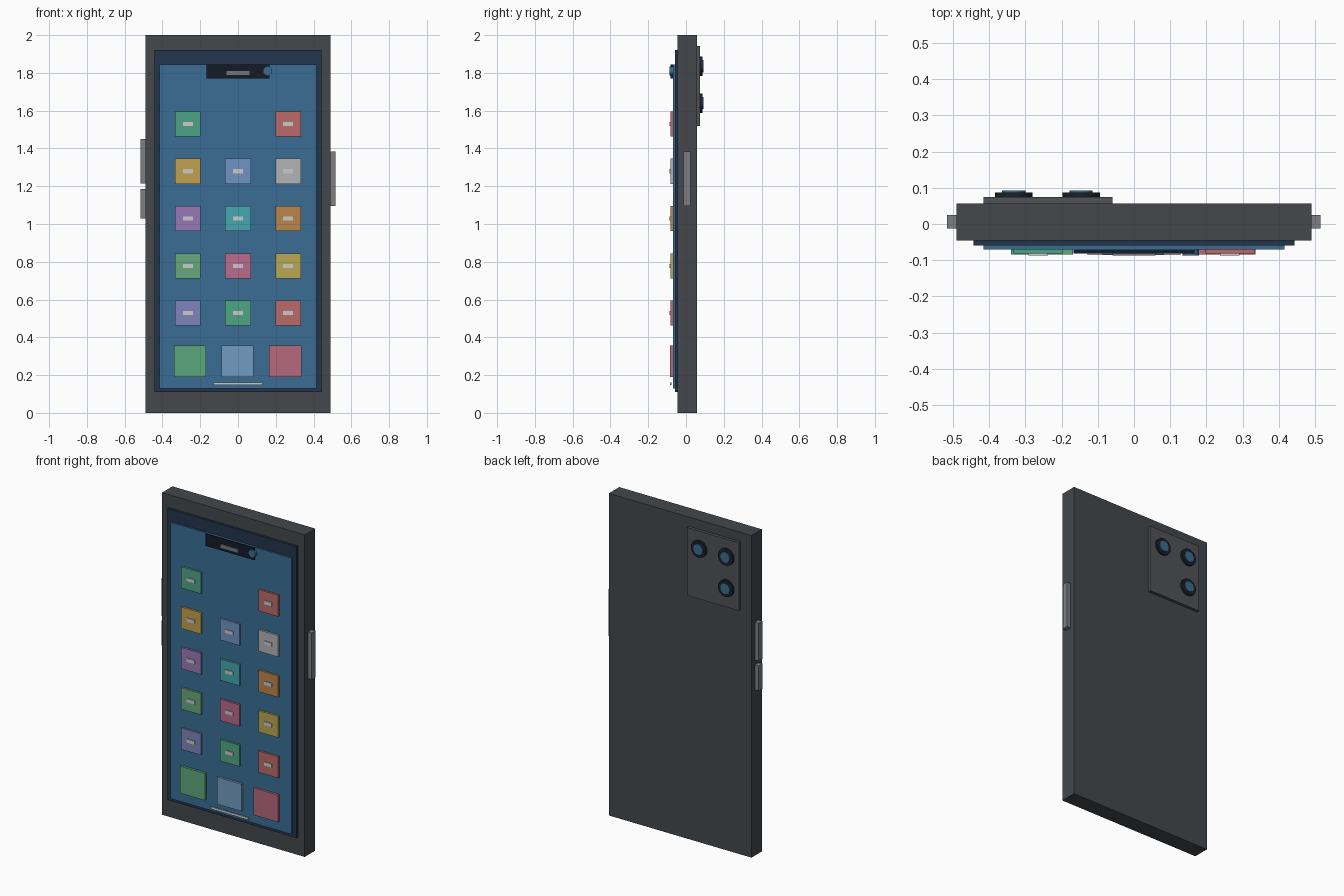
import bpy
import bmesh
from mathutils import Matrix, Vector
from math import pi

if "Cube" in bpy.data.objects:
    bpy.data.objects.remove(bpy.data.objects["Cube"])

mats = {}


def paint(obj, hex_color):
    if hex_color not in mats:
        m = bpy.data.materials.new("paint_" + hex_color)
        rgb = [(int(hex_color[i:i + 2], 16) / 255) ** 2.2 for i in (0, 2, 4)]
        m.diffuse_color = (*rgb, 1)
        m.use_nodes = True
        m.node_tree.nodes["Principled BSDF"].inputs["Base Color"].default_value = m.diffuse_color
        mats[hex_color] = m
    obj.data.materials.append(mats[hex_color])


def finish(name, bm, color):
    me = bpy.data.meshes.new(name)
    bm.to_mesh(me)
    bm.free()
    obj = bpy.data.objects.new(name, me)
    bpy.context.collection.objects.link(obj)
    paint(obj, color)
    return obj


def box(name, x, y, z, color):
    """Box from (min, max) ranges on each axis."""
    bm = bmesh.new()
    bmesh.ops.create_cube(bm, size=1)
    size = [r[1] - r[0] for r in (x, y, z)]
    mid = Vector([(r[0] + r[1]) / 2 for r in (x, y, z)])
    bmesh.ops.scale(bm, vec=size, verts=bm.verts)
    bmesh.ops.translate(bm, vec=mid, verts=bm.verts)
    return finish(name, bm, color)


def tile(name, cx, cz, w, h, y, color):
    return box(name, (cx - w / 2, cx + w / 2), y, (cz - h / 2, cz + h / 2), color)


def disc(name, cx, cz, r, y, color, sides=32):
    """Cylinder lying along the y axis."""
    bm = bmesh.new()
    mat = Matrix.Translation((cx, (y[0] + y[1]) / 2, cz)) @ Matrix.Rotation(pi / 2, 4, 'X')
    bmesh.ops.create_cone(bm, cap_ends=True, segments=sides, radius1=r, radius2=r,
                          depth=y[1] - y[0], matrix=mat)
    obj = finish(name, bm, color)
    bpy.ops.object.select_all(action='DESELECT')
    obj.select_set(True)
    bpy.context.view_layer.objects.active = obj
    bpy.ops.object.shade_smooth_by_angle()
    return obj


# Body, bezel and screen
box("body", (-0.49, 0.49), (-0.045, 0.057), (0, 2), "46494d")
box("bezel", (-0.443, 0.443), (-0.059, -0.044), (0.11, 1.92), "27384d")
box("screen", (-0.415, 0.415), (-0.070, -0.058), (0.13, 1.845), "3d6d94")

# Notch with speaker slot and front camera
box("notch", (-0.167, 0.167), (-0.081, -0.069), (1.77, 1.845), "1b202c")
box("speaker_slot", (-0.06, 0.06), (-0.087, -0.080), (1.789, 1.811), "73777d")
disc("front_camera", 0.157, 1.81, 0.023, (-0.087, -0.069), "3d6d8c", 24)

# App icons in a 3 x 5 grid, top middle place left empty
rows = [("4fa285", None, "b96b68"),
        ("c0a050", "6f94c4", "b0b2b4"),
        ("9678b4", "48a5ae", "b9854c"),
        ("68a67c", "b96a8c", "b8a652"),
        ("7d83b8", "4fa583", "b96b68")]
for r, row in enumerate(rows):
    for c, color in enumerate(row):
        if color:
            cx, cz = (c - 1) * 0.265, 1.53 - r * 0.2505
            tile(f"icon_{r}_{c}", cx, cz, 0.135, 0.133, (-0.082, -0.069), color)
            tile(f"icon_mark_{r}_{c}", cx, cz, 0.054, 0.022, (-0.087, -0.081), "c0c2c2")

# Dock icons and home bar
for c, color in enumerate(("5da67c", "719bc0", "b4687a")):
    tile(f"dock_icon_{c}", (c - 1) * 0.252 - 0.002, 0.273, 0.17, 0.168, (-0.084, -0.069), color)
tile("home_bar", 0, 0.155, 0.257, 0.014, (-0.085, -0.078), "c0c2c2")

# Side buttons
by = (-0.012, 0.025)
box("power_button", (0.485, 0.515), by, (1.095, 1.385), "7c7e82")
box("volume_up_button", (-0.517, -0.485), by, (1.215, 1.45), "7c7e82")
box("volume_down_button", (-0.517, -0.485), by, (1.03, 1.185), "7c7e82")

# Rear camera module with three lenses
box("camera_plate", (-0.416, -0.06), (0.056, 0.075), (1.52, 1.942), "515357")
for i, (cx, cz) in enumerate([(-0.146, 1.835), (-0.332, 1.835), (-0.332, 1.64)]):
    disc(f"lens_ring_{i}", cx, cz, 0.052, (0.074, 0.087), "20252d")
    disc(f"lens_glass_{i}", cx, cz, 0.032, (0.080, 0.092), "3d6d8c")
